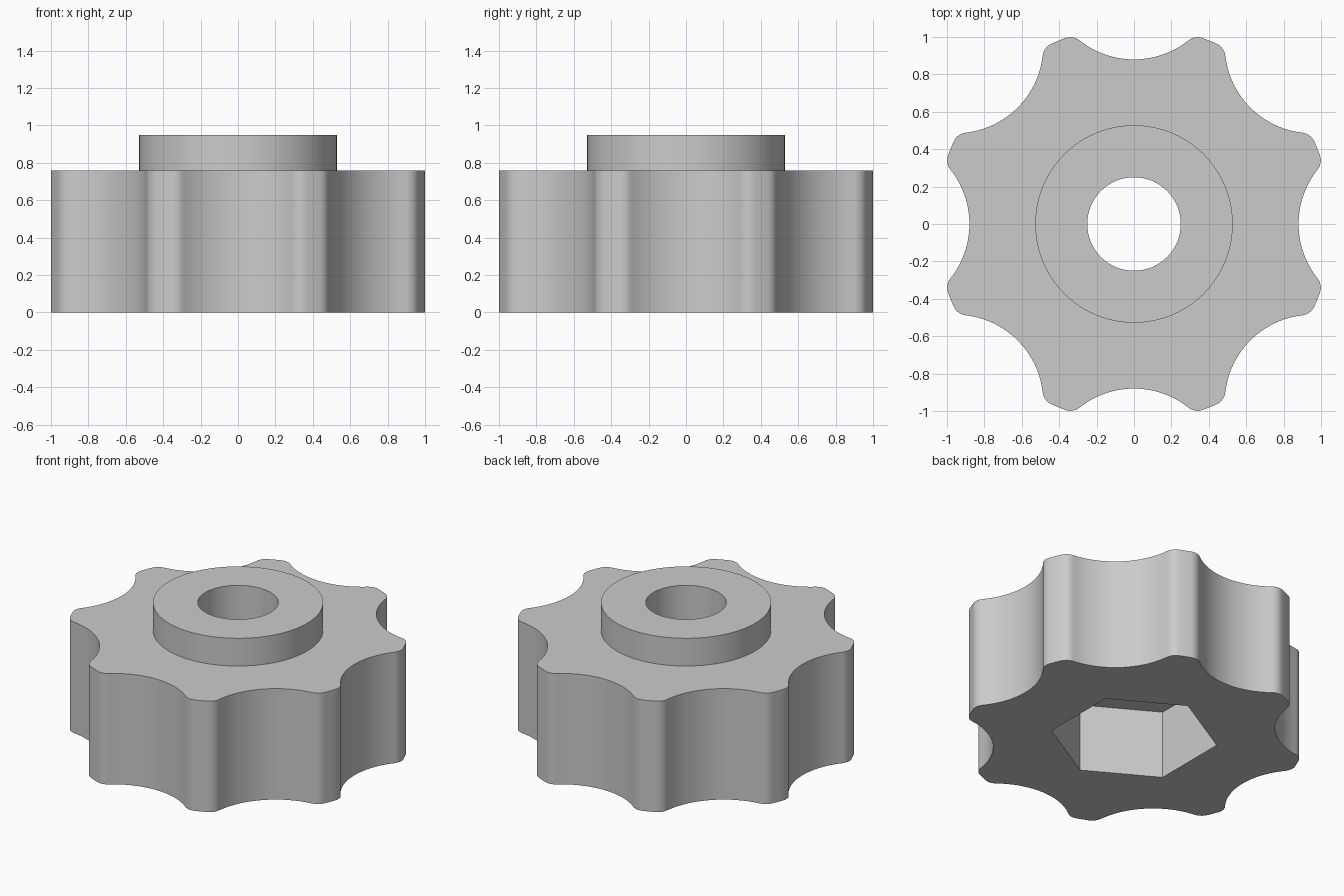
import bpy, bmesh, math
from mathutils import Vector

if "Cube" in bpy.data.objects:
    bpy.data.objects.remove(bpy.data.objects["Cube"])

grey = bpy.data.materials.new("light_grey")
grey.diffuse_color = (0.6, 0.6, 0.6, 1)
grey.use_nodes = True
grey.node_tree.nodes["Principled BSDF"].inputs["Base Color"].default_value = grey.diffuse_color


def prism(name, outline, z0, z1):
    """Extrude a closed outline from z0 to z1."""
    bm = bmesh.new()
    face = bm.faces.new([bm.verts.new((x, y, z0)) for x, y in outline])
    top = bmesh.ops.extrude_face_region(bm, geom=[face])
    moved = [v for v in top["geom"] if isinstance(v, bmesh.types.BMVert)]
    bmesh.ops.translate(bm, verts=moved, vec=(0, 0, z1 - z0))
    bmesh.ops.recalc_face_normals(bm, faces=bm.faces)
    mesh = bpy.data.meshes.new(name)
    bm.to_mesh(mesh)
    bm.free()
    mesh.materials.append(grey)
    obj = bpy.data.objects.new(name, mesh)
    bpy.context.collection.objects.link(obj)
    return obj


def circle(radius, sides, start=0.0):
    return [(radius * math.cos(start + math.tau * i / sides),
             radius * math.sin(start + math.tau * i / sides)) for i in range(sides)]


def arc(center, radius, a0, a1, n):
    return [center + radius * Vector((math.cos(a0 + (a1 - a0) * i / n),
                                      math.sin(a0 + (a1 - a0) * i / n))) for i in range(n + 1)]


def lobed_outline(outer=1.06, waist=0.88, scoop=0.468, fillet=0.08, lobes=8):
    """Circle with scooped flutes and rounded lobe corners."""
    dist = waist + scoop
    rf = outer - fillet
    phi = math.acos((rf**2 + dist**2 - (scoop + fillet)**2) / (2 * rf * dist))
    scoop_c = Vector((dist, 0))
    fillet_c = rf * Vector((math.cos(phi), math.sin(phi)))
    to_scoop = scoop_c - fillet_c
    a_scoop = math.atan2(to_scoop.y, to_scoop.x)          # fillet end at the flute
    half = math.pi / lobes
    # Half flute, fillet, half lobe tip
    side = arc(scoop_c, scoop, math.pi, a_scoop + math.pi, 12)
    side += arc(fillet_c, fillet, a_scoop, phi, 7)[1:]
    side += arc(Vector((0, 0)), outer, phi, half, 2)[1:]
    # Mirror across the flute axis, dropping the shared tip and centre points
    sector = [Vector((p.x, -p.y)) for p in reversed(side[1:-1])] + side
    points = []
    for k in range(lobes):
        c, s = math.cos(2 * half * k), math.sin(2 * half * k)
        points += [(p.x * c - p.y * s, p.x * s + p.y * c) for p in sector]
    return points


# Fluted knob body and its raised collar
knob = prism("knob", lobed_outline(), 0.0, 0.76)
collar = prism("collar", circle(0.528, 96), 0.6, 0.95)
# Hexagonal nut pocket underneath and round bore through the top
nut_pocket = prism("nut_pocket_cutter", circle(0.52, 6, math.pi / 6), -0.2, 0.467)
bore = prism("bore_cutter", circle(0.25, 64), -0.3, 1.2)

for tool, operation in ((collar, 'UNION'), (nut_pocket, 'DIFFERENCE'), (bore, 'DIFFERENCE')):
    mod = knob.modifiers.new(tool.name, 'BOOLEAN')
    mod.object = tool
    mod.operation = operation
    mod.solver = 'EXACT'

bpy.context.view_layer.objects.active = knob
knob.select_set(True)
for mod in list(knob.modifiers):
    bpy.ops.object.modifier_apply(modifier=mod.name)
for tool in (collar, nut_pocket, bore):
    bpy.data.objects.remove(tool)

bpy.ops.object.select_all(action='DESELECT')
knob.select_set(True)
bpy.ops.object.shade_smooth_by_angle(angle=math.radians(30))
